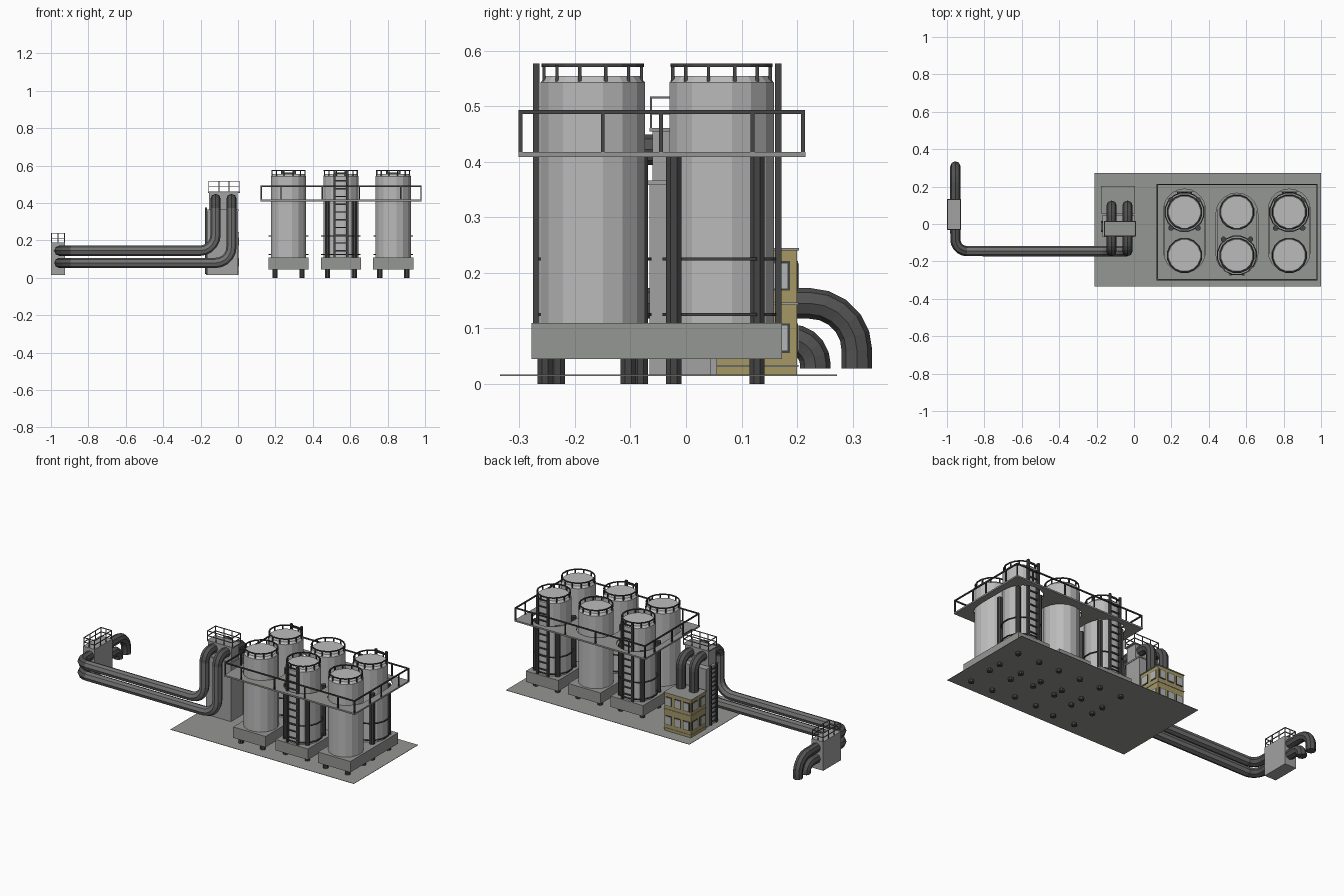
import bpy, bmesh, math
from mathutils import Vector, Matrix

if "Cube" in bpy.data.objects:
    bpy.data.objects.remove(bpy.data.objects["Cube"])

def mat(name, *c):
    m = bpy.data.materials.new(name)
    m.diffuse_color = (*c, 1)
    m.use_nodes = True
    m.node_tree.nodes["Principled BSDF"].inputs["Base Color"].default_value = m.diffuse_color
    return m

CONCRETE = mat("concrete_grey", .30, .31, .295)
TANK = mat("tank_light_grey", .50, .50, .50)
DARK = mat("dark_metal", .06, .06, .06)
PIPE = mat("pipe_grey", .17, .17, .17)
ELBOW = mat("elbow_dark_grey", .085, .085, .085)
YELLOW = mat("wall_yellow", .38, .31, .125)
TOWER = mat("tower_grey", .36, .36, .36)
RAIL = mat("rail_grey", .16, .16, .16)
GLASS = mat("window_pale", .45, .47, .47)

class Part:
    """Collects primitives into one flat-shaded object."""
    def __init__(self, name, m):
        self.name, self.m, self.bm = name, m, bmesh.new()
    def box(self, x0, x1, y0, y1, z0, z1):
        M = Matrix.Translation(((x0+x1)/2, (y0+y1)/2, (z0+z1)/2)) @ Matrix.Diagonal((x1-x0, y1-y0, z1-z0, 1))
        bmesh.ops.create_cube(self.bm, size=1, matrix=M)
        return self
    def bar(self, x, y, z0, z1, w=.006):
        return self.box(x-w/2, x+w/2, y-w/2, y+w/2, z0, z1)
    def cyl(self, x, y, z0, z1, r, n=8, r2=None):
        M = Matrix.Translation((x, y, (z0+z1)/2)) @ Matrix.Rotation(math.pi/n, 4, 'Z')
        bmesh.ops.create_cone(self.bm, cap_ends=True, segments=n, radius1=r,
                              radius2=r if r2 is None else r2, depth=z1-z0, matrix=M)
        return self
    def ring(self, x, y, z, r, t, h, n=16):
        # square-section hoop
        loops = []
        for i in range(n):
            a = 2*math.pi*(i+.5)/n
            loops.append([self.bm.verts.new((x+q*math.cos(a), y+q*math.sin(a), z+k))
                          for q, k in ((r, -h/2), (r, h/2), (r-t, h/2), (r-t, -h/2))])
        for i in range(n):
            a, b = loops[i], loops[(i+1) % n]
            for k in range(4):
                self.bm.faces.new((a[k], b[k], b[(k+1) % 4], a[(k+1) % 4]))
        return self
    def railing(self, x0, x1, y0, y1, z0, z1, xs, ys, w=.006, mid=False):
        for z in [z1] + ([(z0+z1)/2] if mid else []):
            for y in (y0, y1):
                self.box(x0-w/2, x1+w/2, y-w/2, y+w/2, z-w, z)
            for x in (x0, x1):
                self.box(x-w/2, x+w/2, y0, y1, z-w, z)
        for y in (y0, y1):
            for x in xs:
                self.bar(x, y, z0, z1-w/2, w)
        for x in (x0, x1):
            for y in ys:
                self.bar(x, y, z0, z1-w/2, w)
        return self
    def done(self):
        bmesh.ops.recalc_face_normals(self.bm, faces=self.bm.faces)
        me = bpy.data.meshes.new(self.name)
        self.bm.to_mesh(me)
        self.bm.free()
        me.materials.append(self.m)
        ob = bpy.data.objects.new(self.name, me)
        bpy.context.collection.objects.link(ob)
        return ob

# ground plate: a single thin sheet
Part("ground_plate", CONCRETE).box(-.212, 1, -.335, .272, .0145, .0165).done()

# tanks in three columns; one tank in each column carries ladder, posts and hoops
COLS, YF, YB, R = (.27, .55, .83), -.168, .064, .096
for i, cx in enumerate(COLS):
    Part("tank_base_slab", CONCRETE).box(cx-.107, cx+.107, -.278, .173, .045, .11).done()
    for y in (YF, YB):
        t = Part("tank", TANK)
        t.cyl(cx, y, .11, .543, R, 16).cyl(cx, y, .543, .555, R, 16, .086).done()
        r = Part("tank_top_railing", DARK).ring(cx, y, .574, .094, .006, .006)
        for k in range(12):
            a = math.pi*(k+.5)/6
            r.bar(cx+.091*math.cos(a), y+.091*math.sin(a), .545, .574, .006)
        r.done()
        laddered = (y == YF) == (i == 1)
        s = -1 if (laddered and y == YF) else 1
        legs = Part("support_posts" if laddered else "short_legs", DARK)
        for dx in (-.072, .072):
            for dy in (-.086, .064):
                legs.cyl(cx+dx, y+s*dy, 0, .412 if laddered else .05, .015)
        legs.done()
        if laddered:
            h = Part("tank_hoops", DARK)
            for z in (.125, .225):
                h.ring(cx, y, z, .108, .006, .005)
            h.done()
            l, ly = Part("tank_ladder", DARK), y+s*.102
            for dx in (-.034, .034):
                l.box(cx+dx-.006, cx+dx+.006, ly-.006, ly+.006, .085, .577)
            for k in range(12):
                l.box(cx-.034, cx+.034, ly-.003, ly+.003, .1+k*.0415, .107+k*.0415)
            l.done()

# raised walkway with one long rounded opening per column
walk = Part("walkway_deck", CONCRETE).box(.12, .982, -.302, .215, .409, .418).done()
for cx, lo, hi in zip(COLS, (-.146, -.16, -.146), (.075, .053, .075)):
    c, n = Part("opening_cutter", CONCRETE), 10
    pts = [(cx+.112*math.cos(math.pi*k/n), hi+.112*math.sin(math.pi*k/n)) for k in range(n+1)]
    pts += [(cx-.112*math.cos(math.pi*k/n), lo-.112*math.sin(math.pi*k/n)) for k in range(n+1)]
    f = c.bm.faces.new([c.bm.verts.new((x, y, .38)) for x, y in pts])
    ext = bmesh.ops.extrude_face_region(c.bm, geom=[f])
    bmesh.ops.translate(c.bm, vec=(0, 0, .07), verts=[v for v in ext['geom'] if isinstance(v, bmesh.types.BMVert)])
    cutter = c.done()
    cutter.hide_render = True
    m = walk.modifiers.new("opening", 'BOOLEAN')
    m.object, m.operation, m.solver = cutter, 'DIFFERENCE', 'EXACT'
bpy.context.view_layer.update()
cut = bpy.data.meshes.new_from_object(walk.evaluated_get(bpy.context.evaluated_depsgraph_get()))
walk.modifiers.clear()
walk.data = cut
for o in [o for o in bpy.data.objects if o.name.startswith("opening_cutter")]:
    bpy.data.objects.remove(o)
Part("walkway_railing", DARK).railing(.124, .978, -.298, .211, .415, .493,
    (.124, .23, .45, .65, .87, .978), (-.15, -.045, .12), .007).done()

# yellow two-storey building with windows
X0, X1, Y0, Y1 = -.172, .002, .055, .2
Part("building_walls", YELLOW).box(X0, X1, Y0, Y1, .016, .24).done()
Part("building_roof", CONCRETE).box(X0-.004, X1+.004, Y0, Y1+.004, .24, .245).done()
Part("building_bands", TOWER).box(X0-.003, X1+.003, Y0, Y1+.003, .142, .147).box(
    X0-.003, X1+.003, Y0, Y1+.003, .03, .034).done()
fr, gl = Part("window_frames", DARK), Part("window_panes", GLASS)
for z in (.06, .172):
    for part, e, t in ((fr, .004, .002), (gl, 0, .004)):
        for x in (-.143, -.085, -.027):
            part.box(x-.018-e, x+.018+e, Y1, Y1+t, z-e, z+.045+e)
        for y in (.092, .163):
            for xa, xb in ((X0-t, X0), (X1, X1+t)):
                part.box(xa, xb, y-.02-e, y+.02+e, z-e, z+.045+e)
fr.done()
gl.done()

# pipe tower with ladder and top railing
Part("pipe_tower", TOWER).box(-.165, 0, -.066, .045, .016, .358).box(
    -.168, .003, -.069, .048, .358, .366).box(-.155, -.002, -.06, .01, .366, .455).done()
Part("pipe_tower_deck", CONCRETE).box(-.16, .01, -.066, .015, .455, .461).done()
Part("pipe_tower_railing", RAIL).railing(-.157, .007, -.063, .012, .46, .518,
    (-.157, -.102, -.048, .007), (), .004, True).done()
l = Part("pipe_tower_ladder", DARK)
for y in (-.04, .012):
    l.box(-.176, -.166, y-.004, y+.004, .02, .375)
for k in range(13):
    l.box(-.174, -.169, -.04, .012, .035+k*.026, .04+k*.026)
l.done()

# far pipe support box
Part("pipe_support_box", TOWER).box(-1, -.924, -.033, .133, .016, .188).done()
Part("pipe_support_railing", RAIL).railing(-.997, -.927, -.03, .13, .188, .24,
    (-.997, -.962, -.927), (.025, .08), .004, True).done()

# pipes: filleted paths swept with an octagon, dark at both ends
def pipe(name, pts, radii, r=.0275):
    P = [Vector(p) for p in pts]
    path = [P[0]]
    for a, b, c, q in zip(P, P[1:], P[2:], radii):
        u, v = (a-b).normalized(), (c-b).normalized()
        ctr = b+(u+v)*q
        path += [ctr-v*q*math.cos(t)-u*q*math.sin(t) for t in (math.pi/2*k/5 for k in range(6))]
    path.append(P[-1])
    cu = bpy.data.curves.new(name, 'CURVE')
    cu.dimensions, cu.bevel_depth, cu.bevel_resolution, cu.use_fill_caps = '3D', r, 2, True
    sp = cu.splines.new('POLY')
    sp.points.add(len(path)-1)
    for s, p in zip(sp.points, path):
        s.co = (*p, 1)
    tmp = bpy.data.objects.new(name, cu)
    bpy.context.collection.objects.link(tmp)
    bpy.context.view_layer.update()
    me = bpy.data.meshes.new_from_object(tmp.evaluated_get(bpy.context.evaluated_depsgraph_get()))
    bpy.data.objects.remove(tmp)
    me.materials.clear()
    me.materials.append(PIPE)
    me.materials.append(ELBOW)
    for f in me.polygons:
        f.use_smooth = False
        f.material_index = int(f.center.x < -.893 or f.center.z > .375 or f.center.y > 0)
    bpy.context.collection.objects.link(bpy.data.objects.new(name, me))

for name, x, z, yend, bend in (("upper_pipe", -.12, .145, .308, .085), ("lower_pipe", -.035, .08, .233, .045)):
    pipe(name, [(x, .098, .24), (x, .098, .422), (x, -.145, .422), (x, -.145, z),
                (-.955, -.145, z), (-.955, yend, z), (-.955, yend, .028)],
         (.055, .05, .085, .062, bend))
